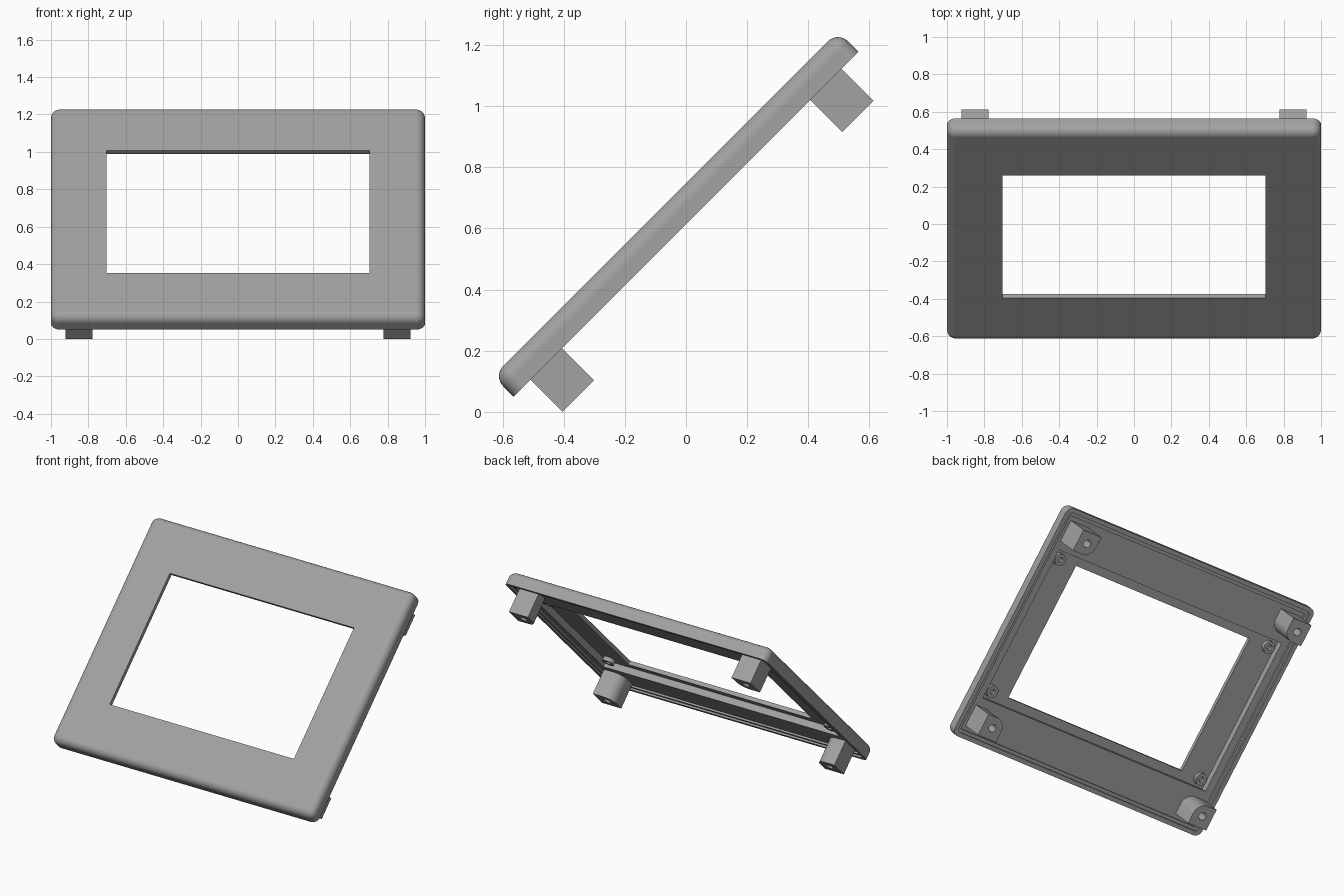
import bpy, bmesh, math
from mathutils import Matrix

if "Cube" in bpy.data.objects:
    bpy.data.objects.remove(bpy.data.objects["Cube"])

# Panel frame: x across, y up the slope, z outward; then tilted 45 degrees
TILT = Matrix.Translation((0, 0, 0.614)) @ Matrix.Rotation(math.radians(45), 4, 'X')
HX, HY, T, R = 1.0, 0.798, 0.095, 0.047

grey = bpy.data.materials.new("grey_plastic")
grey.diffuse_color = (0.36, 0.36, 0.36, 1)
grey.use_nodes = True
grey.node_tree.nodes["Principled BSDF"].inputs["Base Color"].default_value = grey.diffuse_color


def rounded_rect(hx, hy, r, seg=8):
    pts = []
    for sx, sy, a0 in ((1, 1, 0), (-1, 1, 90), (-1, -1, 180), (1, -1, 270)):
        for i in range(seg + 1):
            a = math.radians(a0 + 90 * i / seg)
            pts.append((sx * (hx - r) + r * math.cos(a), sy * (hy - r) + r * math.sin(a)))
    return pts


def finish(bm, name):
    bmesh.ops.remove_doubles(bm, verts=bm.verts, dist=1e-5)
    bmesh.ops.recalc_face_normals(bm, faces=bm.faces)
    bm.transform(TILT)
    me = bpy.data.meshes.new(name)
    bm.to_mesh(me)
    bm.free()
    me.materials.append(grey)
    ob = bpy.data.objects.new(name, me)
    bpy.context.collection.objects.link(ob)
    bpy.context.view_layer.objects.active = ob
    ob.select_set(True)
    bpy.ops.object.shade_smooth_by_angle(angle=math.radians(35))
    ob.select_set(False)
    # Keep the large faces flat beside the rounded edges
    mod = ob.modifiers.new("flat_faces", 'WEIGHTED_NORMAL')
    mod.keep_sharp = True


def frame():
    # Sections (half width, half height, corner radius, z) from window front round to window back
    sections = [(0.703, 0.463, 0, T)]
    for i in range(9):
        a = math.radians(90 - 90 * i / 8)
        inset = R * (1 - math.cos(a))
        sections.append((HX - inset, HY - inset, R - inset, T - R + R * math.sin(a)))
    sections += [(HX, HY, R, 0),
                 (0.972, 0.77, 0.025, 0), (0.972, 0.77, 0.025, 0.012),       # lip step
                 (0.95, 0.748, 0.005, 0.012), (0.95, 0.748, 0.005, 0.024),   # inner wall
                 (0.9, 0.52, 0, 0.024), (0.9, 0.52, 0, 0.068),               # display pocket
                 (0.703, 0.463, 0, 0.068)]
    bm = bmesh.new()
    rings = [[bm.verts.new((x, y, z)) for x, y in rounded_rect(hx, hy, r)]
             for hx, hy, r, z in sections]
    n = len(rings[0])
    for a, b in zip(rings, rings[1:] + rings[:1]):
        for i in range(n):
            j = (i + 1) % n
            bm.faces.new((a[i], a[j], b[j], b[i]))
    bmesh.ops.dissolve_degenerate(bm, dist=1e-5, edges=bm.edges)
    finish(bm, "bezel_frame")


def drilled_prism(name, outline, centre, hole_r, z_base, z_end, depth):
    """Prism hanging from z_base to z_end with a blind hole in its free end."""
    bm = bmesh.new()
    circle = [(centre[0] + hole_r * math.cos(math.tau * i / 24),
               centre[1] + hole_r * math.sin(math.tau * i / 24)) for i in range(24)]

    def ring(pts, z):
        vs = [bm.verts.new((x, y, z)) for x, y in pts]
        return vs, [bm.edges.new((vs[i - 1], vs[i])) for i in range(len(vs))]

    base, e0 = ring(outline, z_base)
    end, e1 = ring(outline, z_end)
    mouth, e2 = ring(circle, z_end)
    floor, e3 = ring(circle, z_end + depth)
    bm.faces.new(base)
    bm.faces.new(floor)
    for a, b in ((base, end), (mouth, floor)):
        for i in range(len(a)):
            bm.faces.new((a[i - 1], a[i], b[i], b[i - 1]))
    bmesh.ops.triangle_fill(bm, use_beauty=True, edges=e1 + e2)
    finish(bm, name)


frame()

for sx, side in ((-1, "left"), (1, "right")):
    for sy, end in ((-1, "lower"), (1, "upper")):
        # Square post with its inward corner rounded
        cx, cy, h, r = 0.85, 0.647, 0.0725, 0.075
        post = [(cx + h, cy - h), (cx + h, cy + h), (cx - h, cy + h)]
        for i in range(9):
            a = math.radians(180 + 90 * i / 8)
            post.append((cx - h + r + r * math.cos(a), cy - h + r + r * math.sin(a)))
        post = [(sx * x, sy * y) for x, y in post]
        drilled_prism(f"{end}_{side}_post", post, (sx * cx, sy * cy), 0.025, 0.026, -0.148, 0.12)

        # Small round screw boss in the display pocket
        bx, by = sx * 0.845, sy * 0.463
        boss = [(bx + 0.04 * math.cos(math.tau * i / 24),
                 by + 0.04 * math.sin(math.tau * i / 24)) for i in range(24)]
        drilled_prism(f"{end}_{side}_screw_boss", boss, (bx, by), 0.018, 0.07, 0.04, 0.022)
